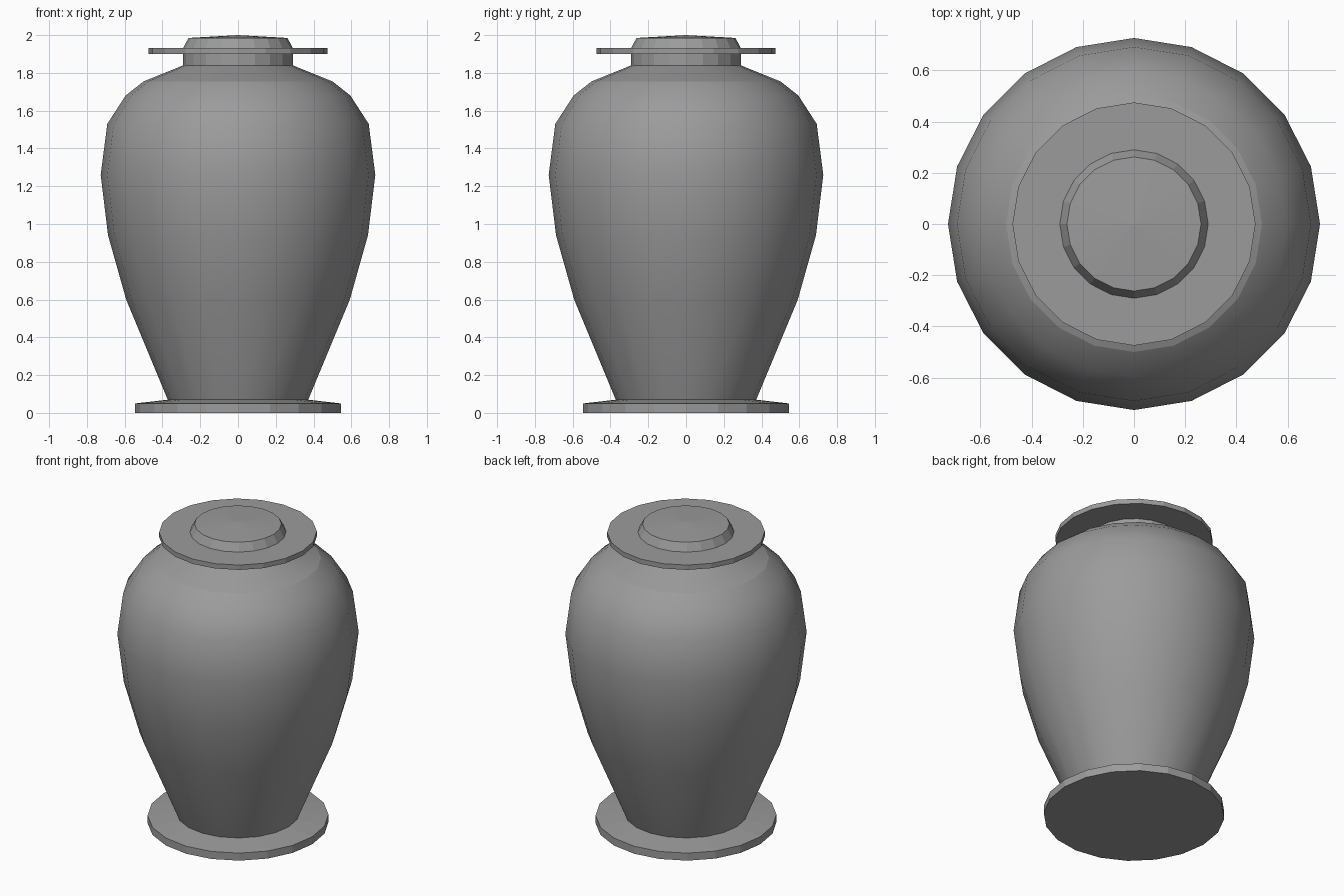
import bpy
import bmesh
from math import cos, sin, tau

SIDES = 20

cube = bpy.data.objects.get("Cube")
if cube:
    bpy.data.objects.remove(cube, do_unlink=True)

stone = bpy.data.materials.new("grey stone")
stone.use_nodes = True
grey = (0.33, 0.33, 0.33, 1)
stone.diffuse_color = grey
stone.node_tree.nodes["Principled BSDF"].inputs["Base Color"].default_value = grey


def lathe(name, profile, smooth=False):
    """Turn (radius, height) points around z; radius 0 closes to a point."""
    bm = bmesh.new()
    rings = []
    for r, z in profile:
        if r == 0:
            rings.append([bm.verts.new((0, 0, z))] * SIDES)
        else:
            rings.append([bm.verts.new((r * cos(tau * i / SIDES), r * sin(tau * i / SIDES), z))
                          for i in range(SIDES)])
    for low, high in zip(rings, rings[1:]):
        for i in range(SIDES):
            j = (i + 1) % SIDES
            corners = dict.fromkeys((low[i], low[j], high[j], high[i]))
            face = bm.faces.new(list(corners))
            face.smooth = smooth
    bmesh.ops.recalc_face_normals(bm, faces=bm.faces)
    mesh = bpy.data.meshes.new(name)
    bm.to_mesh(mesh)
    bm.free()
    mesh.materials.append(stone)
    obj = bpy.data.objects.new(name, mesh)
    bpy.context.collection.objects.link(obj)
    # Open strips need their normals to point outwards
    face = mesh.polygons[0]
    if profile[0][0] and face.normal.dot(face.center) < 0:
        mesh.flip_normals()
    return obj


# Foot: a flat disc with a slightly sloping top
lathe("foot", [(0, 0), (0.545, 0), (0.545, 0.05), (0.37, 0.07), (0, 0.07)])

# Belly: the smooth swelling wall
lathe("belly", [(0.372, 0.07), (0.592, 0.6), (0.688, 0.94), (0.727, 1.26),
                (0.692, 1.53), (0.595, 1.68), (0.5, 1.755)], smooth=True)

# Shoulder: a shallow cone with a crisp lower edge
lathe("shoulder", [(0.5, 1.755), (0.29, 1.84)], smooth=True)

# Neck: a short faceted collar
lathe("neck", [(0.29, 1.835), (0.29, 1.9)])

# Lid rim: a thin wide disc
lathe("lid_rim", [(0, 1.9), (0.475, 1.9), (0.475, 1.932), (0, 1.932)])

# Lid cap: a bevelled plug with a barely domed top
lathe("lid_cap", [(0.29, 1.932), (0.262, 1.985), (0, 2.0)])
